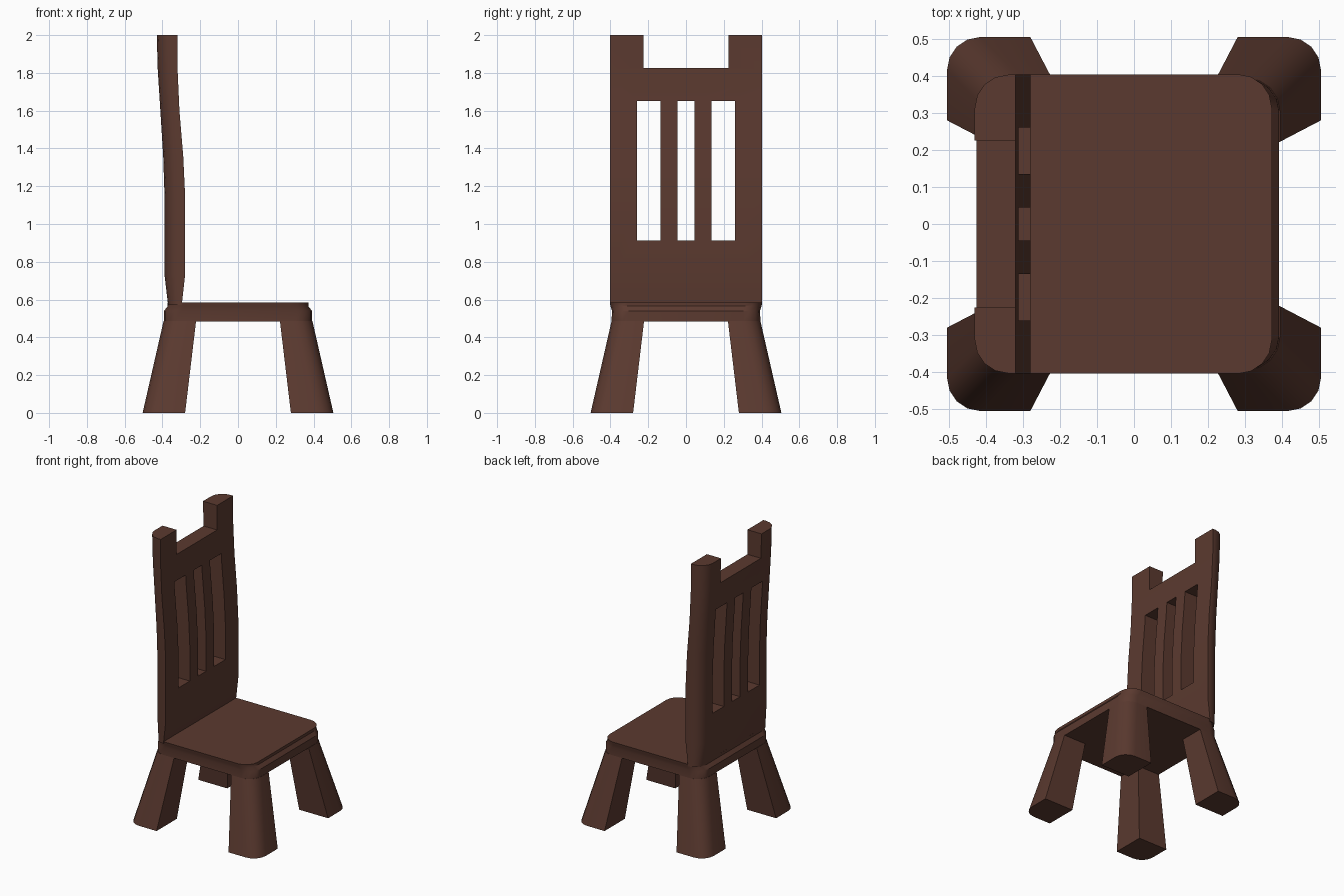
import bpy, bmesh
from math import sin, cos, pi

cube = bpy.data.objects.get("Cube")
if cube:
    bpy.data.objects.remove(cube, do_unlink=True)

wood = bpy.data.materials.new("dark brown wood")
wood.use_nodes = True
colour = (0.105, 0.042, 0.029, 1)
wood.diffuse_color = colour
bsdf = wood.node_tree.nodes["Principled BSDF"]
bsdf.inputs["Base Color"].default_value = colour
bsdf.inputs["Roughness"].default_value = 0.8


def plan(x0, x1, y0, y1, radii, steps=4):
    """Rectangle outline; radii run ++, -+, --, +- and zero keeps a corner square."""
    corners = [(x1, y1, -1, -1), (x0, y1, 1, -1), (x0, y0, 1, 1), (x1, y0, -1, 1)]
    pts = []
    for i, ((x, y, dx, dy), r) in enumerate(zip(corners, radii)):
        if r == 0:
            pts.append((x, y))
            continue
        for k in range(steps + 1):
            a = pi / 2 * (i + k / steps)
            pts.append((x + dx * r + r * cos(a), y + dy * r + r * sin(a)))
    return pts


def loft(name, layers, sx=1, sy=1):
    """Skin a stack of (z, outline) layers and cap both ends."""
    bm = bmesh.new()
    rings = [[bm.verts.new((sx * x, sy * y, z)) for x, y in pts] for z, pts in layers]
    for low, high in zip(rings, rings[1:]):
        n = len(low)
        for i in range(n):
            j = (i + 1) % n
            bm.faces.new((low[i], low[j], high[j], high[i]))
    bm.faces.new(rings[0])
    bm.faces.new(rings[-1])
    bmesh.ops.recalc_face_normals(bm, faces=bm.faces)
    mesh = bpy.data.meshes.new(name)
    bm.to_mesh(mesh)
    bm.free()
    mesh.materials.append(wood)
    ob = bpy.data.objects.new(name, mesh)
    bpy.context.collection.objects.link(ob)
    return ob


def activate(ob):
    bpy.ops.object.select_all(action="DESELECT")
    ob.select_set(True)
    bpy.context.view_layer.objects.active = ob


def smooth(ob):
    activate(ob)
    bpy.ops.object.shade_smooth_by_angle(angle=0.6)


def cut(ob, y0, y1, z0, z1):
    """Cut a rectangular opening through the backrest."""
    outline = plan(-0.7, 0, y0, y1, [0] * 4)
    cutter = loft("opening_cutter", [(z0, outline), (z1, outline)])
    cutter.hide_render = True
    mod = ob.modifiers.new("opening", "BOOLEAN")
    mod.operation = "DIFFERENCE"
    mod.solver = "EXACT"
    mod.object = cutter
    activate(ob)
    bpy.ops.object.modifier_apply(modifier=mod.name)
    bpy.data.objects.remove(cutter, do_unlink=True)


# Seat: a square frame stepping into a slightly narrower top board
R = 0.09
seat_layers = [(0.485, 0.392, 0.394), (0.54, 0.392, 0.392),
               (0.565, 0.372, 0.4), (0.585, 0.372, 0.404)]
smooth(loft("seat", [(z, plan(-hx, hx, -hy, hy, [R] * 4))
                     for z, hx, hy in seat_layers]))

# Splayed legs, rounded only on the outer corner
leg_layers = [(0, 0.28, 0.505), (0.486, 0.222, 0.394)]
for side, sy in (("back", 1), ("front", -1)):
    for hand, sx in (("left", 1), ("right", -1)):
        smooth(loft(f"{side}_{hand}_leg",
                    [(z, plan(a, b, a, b, [R, 0, 0, 0])) for z, a, b in leg_layers],
                    sx, sy))

# Curved backrest: height, rear face and seat-side face
back_profile = [(0.57, -0.37, -0.298), (0.73, -0.389, -0.28), (1.15, -0.389, -0.28),
                (1.36, -0.396, -0.29), (1.6, -0.411, -0.31), (1.82, -0.425, -0.32),
                (2.0, -0.43, -0.32)]
backrest = loft("backrest", [(z, plan(x0, x1, -0.403, 0.403,
                                      [0, 0.07 if z < 0.6 else R, 0.07 if z < 0.6 else R, 0]))
                             for z, x0, x1 in back_profile])
for y0, y1 in ((-0.26, -0.135), (-0.045, 0.045), (0.135, 0.26)):
    cut(backrest, y0, y1, 0.913, 1.65)
cut(backrest, -0.225, 0.225, 1.827, 2.2)
smooth(backrest)
